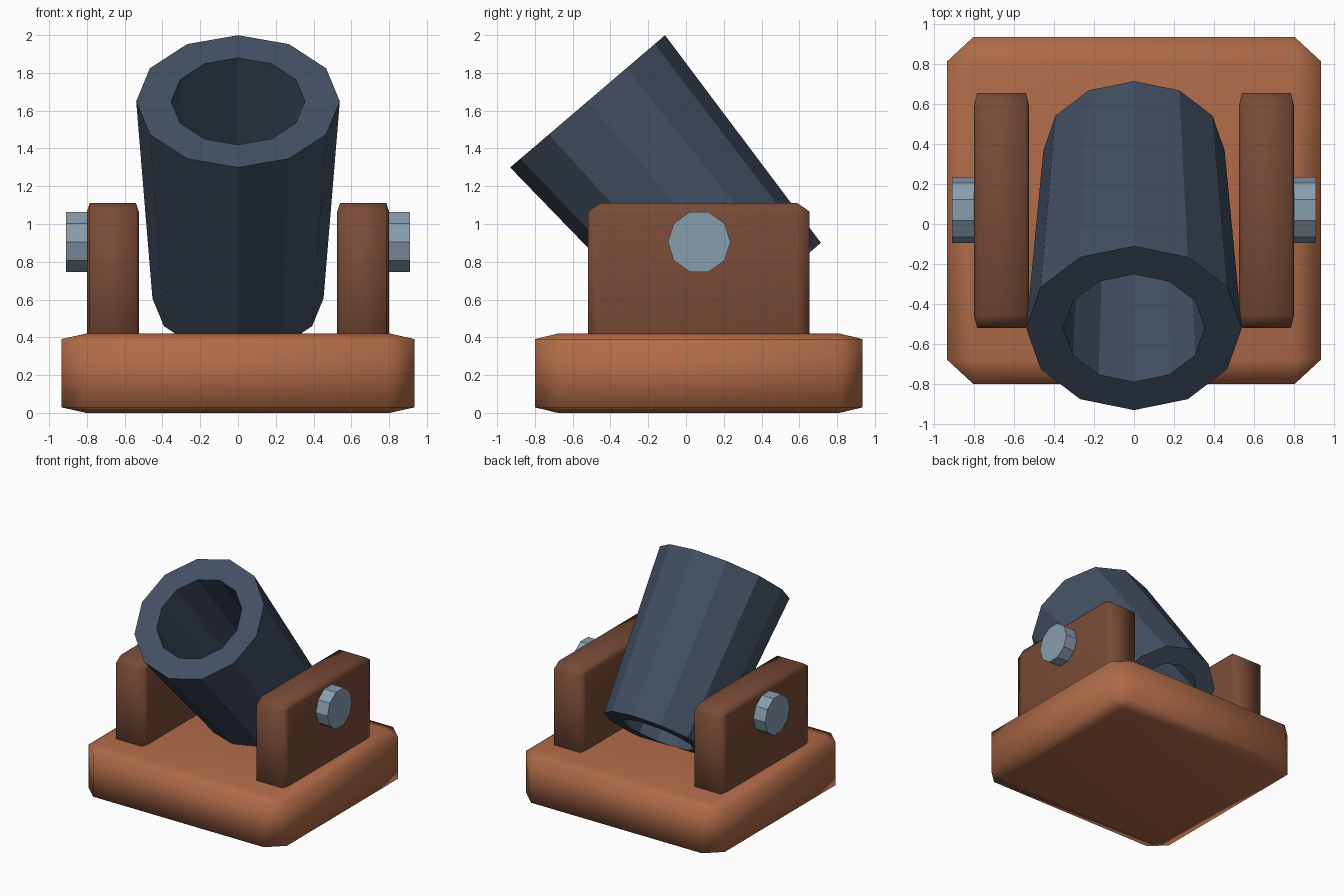
import bpy, bmesh
from math import radians, sin, cos, pi
from mathutils import Matrix, Vector

if "Cube" in bpy.data.objects:
    bpy.data.objects.remove(bpy.data.objects["Cube"])


def material(name, rgb):
    mat = bpy.data.materials.new(name)
    mat.diffuse_color = (*rgb, 1)
    mat.use_nodes = True
    mat.node_tree.nodes["Principled BSDF"].inputs["Base Color"].default_value = mat.diffuse_color
    return mat


base_wood = material("light_wood", (0.43, 0.145, 0.065))
cheek_wood = material("dark_wood", (0.19, 0.07, 0.038))
iron = material("dark_iron", (0.056, 0.08, 0.125))
steel = material("steel", (0.25, 0.34, 0.42))


def finish(name, bm, mat, smooth=False):
    bmesh.ops.recalc_face_normals(bm, faces=bm.faces)
    for f in bm.faces:
        f.smooth = smooth
    mesh = bpy.data.meshes.new(name)
    bm.to_mesh(mesh)
    bm.free()
    mesh.materials.append(mat)
    obj = bpy.data.objects.new(name, mesh)
    bpy.context.collection.objects.link(obj)
    return obj


def soft_block(name, lo, hi, bevel, mat):
    """Unit cube, bevelled first and then stretched to fit lo..hi."""
    lo, hi = Vector(lo), Vector(hi)
    bm = bmesh.new()
    bmesh.ops.create_cube(bm, size=1)
    bmesh.ops.bevel(bm, geom=bm.edges[:], offset=bevel, segments=1,
                    affect='EDGES', profile=0.5)
    bmesh.ops.scale(bm, vec=hi - lo, verts=bm.verts)
    bmesh.ops.translate(bm, vec=(lo + hi) / 2, verts=bm.verts)
    return finish(name, bm, mat, smooth=True)


def barrel(name, profile, sides, matrix, mat):
    """Closed (radius, height) profile turned around z, then placed."""
    bm = bmesh.new()
    rings = [[bm.verts.new((r * cos(2 * pi * i / sides), r * sin(2 * pi * i / sides), z))
              for i in range(sides)] for r, z in profile]
    for k, ring in enumerate(rings):
        nxt = rings[(k + 1) % len(rings)]
        for i in range(sides):
            j = (i + 1) % sides
            bm.faces.new((ring[i], ring[j], nxt[j], nxt[i]))
    bm.transform(matrix)
    return finish(name, bm, mat)


# Base slab
soft_block("base", (-0.935, -0.80, 0), (0.935, 0.935, 0.42), 0.07, base_wood)

# Tapered, open twelve-sided barrel, tilted towards the front
tilt = Matrix.Translation((0, 0.37, 0.606)) @ Matrix.Rotation(radians(40.5), 4, 'X')
barrel("barrel", [(0.453, 0), (0.539, 1.372), (0.354, 1.372), (0.297, 0)], 12, tilt, iron)

for side, label in ((-1, "left"), (1, "right")):
    # Side cheeks
    xs = sorted((side * 0.525, side * 0.80))
    soft_block(label + "_cheek", (xs[0], -0.52, 0.30), (xs[1], 0.655, 1.11), 0.055, cheek_wood)

    # Ten-sided pivot bolts
    bm = bmesh.new()
    place = Matrix.Translation((side * 0.84, 0.07, 0.905)) @ Matrix.Rotation(pi / 2, 4, 'Y') \
        @ Matrix.Rotation(pi / 2, 4, 'Z')
    bmesh.ops.create_cone(bm, cap_ends=True, segments=10, radius1=0.166, radius2=0.166,
                          depth=0.14, matrix=place)
    # Put a corner on the horizontal centre line
    if max(v.co.y for v in bm.verts) < 0.07 + 0.162:
        bmesh.ops.rotate(bm, verts=bm.verts, cent=(0, 0.07, 0.905),
                         matrix=Matrix.Rotation(pi / 10, 3, 'X'))
    finish(label + "_pivot_bolt", bm, steel)
